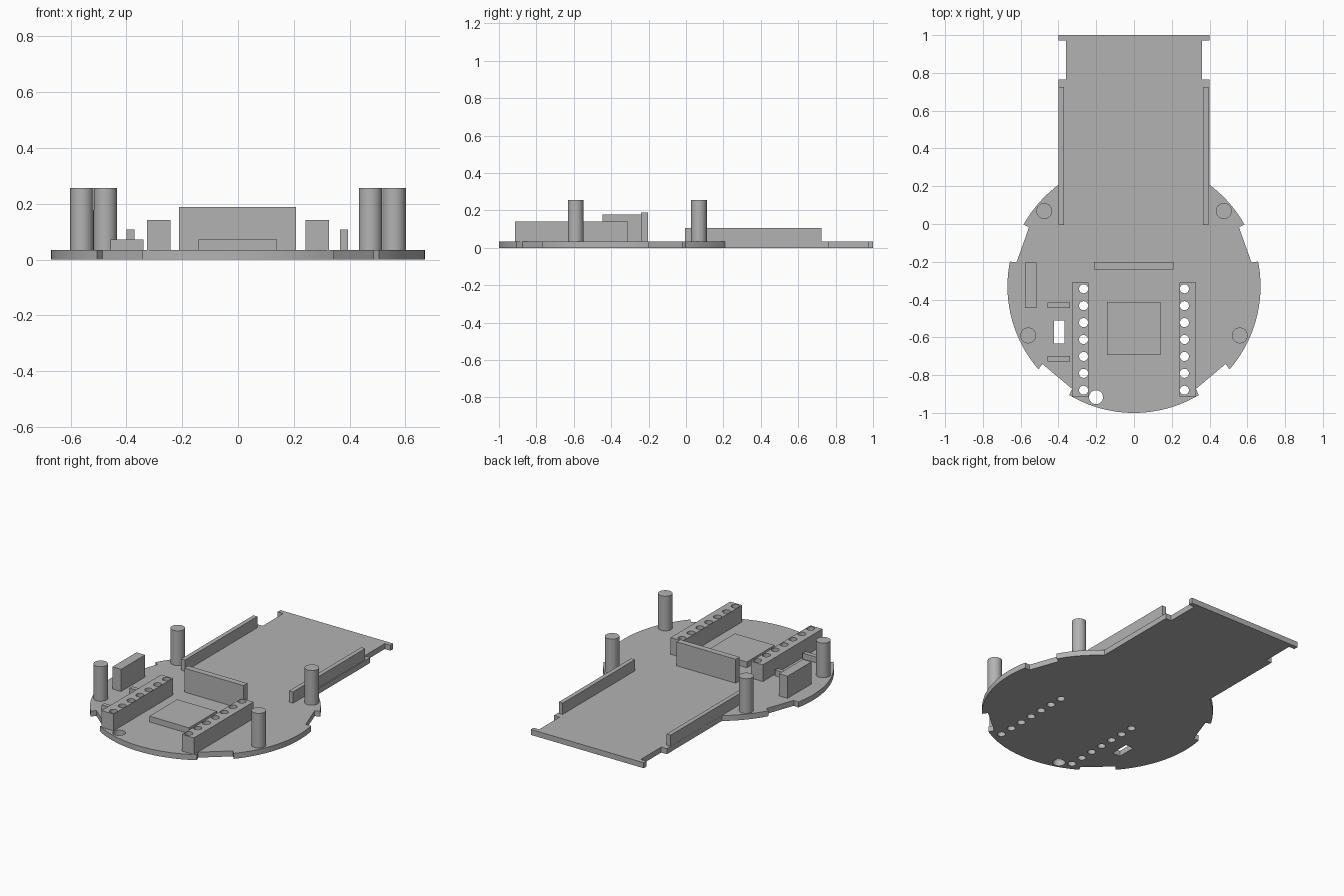
import bpy, bmesh, math

if "Cube" in bpy.data.objects:
    bpy.data.objects.remove(bpy.data.objects["Cube"])

BOARD_TOP = 0.035
CENTRE_Y, RADIUS = -0.33, 0.67

grey = bpy.data.materials.new("plain grey")
grey.diffuse_color = (0.45, 0.45, 0.45, 1)
grey.use_nodes = True
grey.node_tree.nodes["Principled BSDF"].inputs["Base Color"].default_value = grey.diffuse_color


def plate(name, loops, z0, z1):
    """Extrude a flat outline (first loop) with holes (other loops) from z0 to z1."""
    bm = bmesh.new()
    for loop in loops:
        vs = [bm.verts.new((x, y, z0)) for x, y in loop]
        for a, b in zip(vs, vs[1:] + vs[:1]):
            bm.edges.new((a, b))
    bmesh.ops.triangle_fill(bm, edges=bm.edges[:], use_beauty=True)
    ext = bmesh.ops.extrude_face_region(bm, geom=bm.faces[:], use_keep_orig=True)
    for v in ext["geom"]:
        if isinstance(v, bmesh.types.BMVert):
            v.co.z = z1
    bmesh.ops.recalc_face_normals(bm, faces=bm.faces[:])
    bmesh.ops.dissolve_limit(bm, angle_limit=0.01, verts=[], edges=bm.edges[:])
    me = bpy.data.meshes.new(name)
    bm.to_mesh(me)
    bm.free()
    me.materials.append(grey)
    ob = bpy.data.objects.new(name, me)
    bpy.context.collection.objects.link(ob)
    bpy.ops.object.select_all(action='DESELECT')
    bpy.context.view_layer.objects.active = ob
    ob.select_set(True)
    bpy.ops.object.shade_smooth_by_angle(angle=math.radians(30))
    return ob


def circle(x, y, r, n=32):
    return [(x + r * math.cos(2 * math.pi * i / n),
             y + r * math.sin(2 * math.pi * i / n)) for i in range(n)]


def rect(x0, x1, y0, y1):
    return [(x0, y0), (x1, y0), (x1, y1), (x0, y1)]


def rim(a0, a1, n):
    """Points on the round board edge, angles in degrees."""
    pts = []
    for i in range(n + 1):
        a = math.radians(a0 + (a1 - a0) * i / n)
        pts.append((RADIUS * math.cos(a), CENTRE_Y + RADIUS * math.sin(a)))
    return pts


def block(name, x0, x1, y0, y1, top):
    plate(name, [rect(x0, x1, y0, y1)], BOARD_TOP, top)


# Board outline: right half, then mirrored
right = rim(-90, -59.2, 12)[1:]
right += [(0.328, -0.873), (0.485, -0.741)]
right += rim(-41, 11.3, 20)
right += [(0.622, -0.203), (0.556, -0.018)]
right += rim(29.3, 53.4, 10)
right += [(0.4, 0.765), (0.36, 0.765), (0.36, 0.972), (0.4, 0.972), (0.4, 1.0)]
outline = [(0, -1.0)] + right + [(-x, y) for x, y in reversed(right)]

# Pin holes pass through the headers and the board
pins = {s: [circle(s * 0.267, -0.343 - 0.0895 * i, 0.024, 24) for i in range(7)]
        for s in (-1, 1)}
mount_hole = circle(-0.201, -0.917, 0.037)
slot = rect(-0.423, -0.368, -0.632, -0.511)
plate("board", [outline, mount_hole, slot] + pins[-1] + pins[1], 0, BOARD_TOP)

for s, side in ((-1, "left"), (1, "right")):
    # Pin headers
    xs = sorted((s * 0.242, s * 0.327))
    plate("pin_header_" + side, [rect(*xs, -0.914, -0.311)] + pins[s],
          BOARD_TOP, 0.142)
    # Rails along the rear tongue
    rx = (-0.399, -0.371) if s < 0 else (0.366, 0.394)
    block("rail_" + side, *rx, -0.005, 0.725, 0.107)
    # Standoff posts
    for x, y, place in ((0.475, 0.069, "rear"), (0.56, -0.59, "front")):
        plate(f"post_{place}_{side}", [circle(s * x, y, 0.042)], BOARD_TOP, 0.257)

# Board components
block("cross_wall", -0.211, 0.208, -0.241, -0.202, 0.188)
block("chip", -0.142, 0.139, -0.694, -0.413, 0.072)
block("connector", -0.577, -0.516, -0.446, -0.204, 0.177)
block("slot_tab_rear", -0.457, -0.338, -0.444, -0.416, 0.072)
block("slot_tab_front", -0.457, -0.338, -0.727, -0.699, 0.072)
